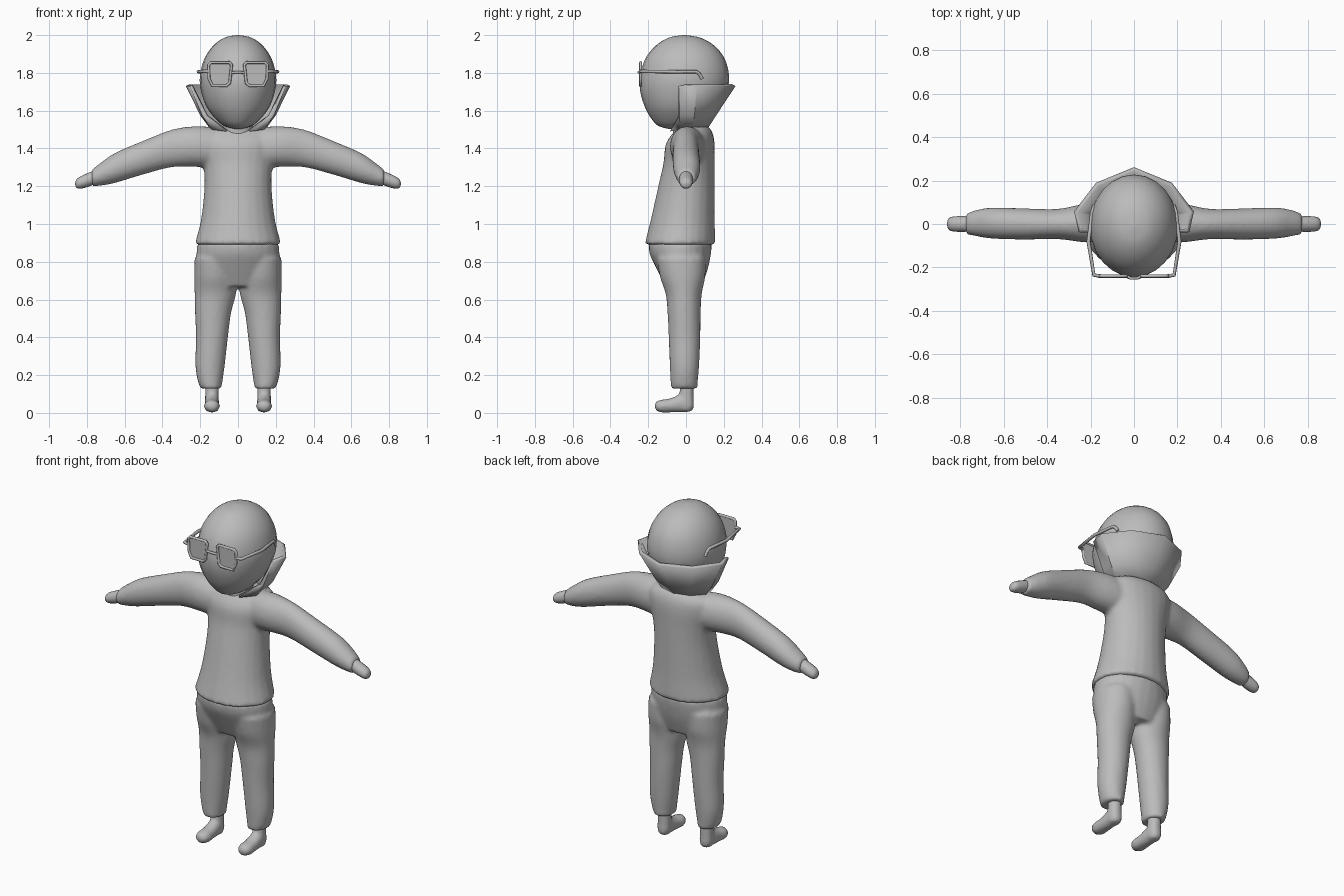
import bpy, bmesh, math
from mathutils import Vector

if "Cube" in bpy.data.objects:
    bpy.data.objects.remove(bpy.data.objects["Cube"], do_unlink=True)

grey = bpy.data.materials.new("plain grey")
grey.use_nodes = True
grey.diffuse_color = (0.5, 0.5, 0.5, 1)
grey.node_tree.nodes["Principled BSDF"].inputs["Base Color"].default_value = (0.5, 0.5, 0.5, 1)


def finish(name, bm, angle=60):
    bmesh.ops.recalc_face_normals(bm, faces=bm.faces)
    mesh = bpy.data.meshes.new(name)
    bm.to_mesh(mesh)
    bm.free()
    mesh.materials.append(grey)
    ob = bpy.data.objects.new(name, mesh)
    bpy.context.collection.objects.link(ob)
    bpy.ops.object.select_all(action="DESELECT")
    ob.select_set(True)
    bpy.context.view_layer.objects.active = ob
    bpy.ops.object.shade_smooth_by_angle(angle=math.radians(angle))
    return ob


def spline(rows, steps=4):
    """Smooth the stations with a Catmull-Rom curve."""
    pts = [Vector(r) for r in rows]
    out = []
    for i in range(len(pts) - 1):
        a, b, c, d = pts[max(i - 1, 0)], pts[i], pts[i + 1], pts[min(i + 2, len(pts) - 1)]
        for k in range(steps):
            t = k / steps
            out.append(b + (c - a) * (t / 2) + (2 * a - 5 * b + 4 * c - d) * (t * t / 2)
                       + (3 * b - a - 3 * c + d) * (t ** 3 / 2))
    return out + [pts[-1]]


def loft(bm, axis, rows, side=1, n=24, steps=4):
    """Closed tube; each row is position, two centres, two radii."""
    others = [i for i in range(3) if i != axis]
    rings = []
    for pos, c1, c2, r1, r2 in spline(rows, steps):
        ring = []
        for k in range(n):
            a = 2 * math.pi * k / n
            p = Vector((0, 0, 0))
            p[axis] = pos
            p[others[0]] = c1 + r1 * math.cos(a)
            p[others[1]] = c2 + r2 * math.sin(a)
            p.x *= side
            ring.append(bm.verts.new(p))
        rings.append(ring)
    for lo, hi in zip(rings, rings[1:]):
        for k in range(n):
            j = (k + 1) % n
            bm.faces.new((lo[k], lo[j], hi[j], hi[k]))
    bm.faces.new(rings[0])
    bm.faces.new(rings[-1])


def upright(rows):
    """Rows of height, half width, front y, back y for a centred body."""
    return [(z, 0, (f + b) / 2, w, (b - f) / 2) for z, w, f, b in rows]


def blend(ob, repeat=5):
    """Fuse overlapping limbs into one soft skin."""
    m = ob.modifiers.new("fuse", "REMESH")
    m.mode = "VOXEL"
    m.voxel_size = 0.012
    m.use_smooth_shade = True
    s = ob.modifiers.new("soften", "SMOOTH")
    s.factor = 0.5
    s.iterations = repeat


# Sweater: trunk and both sleeves
bm = bmesh.new()
loft(bm, 2, upright([(0.89, 0.23, -0.22, 0.155), (0.92, 0.222, -0.212, 0.155),
                     (1.03, 0.195, -0.185, 0.152), (1.2, 0.178, -0.147, 0.152),
                     (1.32, 0.185, -0.12, 0.152), (1.42, 0.21, -0.108, 0.152),
                     (1.48, 0.2, -0.07, 0.142), (1.515, 0.15, -0.03, 0.12)]))
for side in (1, -1):
    loft(bm, 0, [(0.1, 0.015, 1.4, 0.09, 0.11), (0.22, 0.005, 1.41, 0.09, 0.108),
                 (0.35, 0, 1.4, 0.07, 0.1), (0.5, 0, 1.352, 0.072, 0.09),
                 (0.65, 0.004, 1.297, 0.072, 0.08), (0.73, 0.004, 1.262, 0.06, 0.06),
                 (0.775, 0, 1.243, 0.047, 0.044)], side)
blend(finish("sweater", bm))

# Trousers: seat and both legs
bm = bmesh.new()
loft(bm, 2, upright([(0.9, 0.215, -0.2, 0.138), (0.84, 0.22, -0.192, 0.132),
                     (0.76, 0.21, -0.155, 0.115), (0.67, 0.16, -0.11, 0.085)]))
for side in (1, -1):
    loft(bm, 2, [(0.82, 0.12, -0.025, 0.11, 0.13), (0.72, 0.12, -0.018, 0.112, 0.12),
                 (0.63, 0.12, -0.012, 0.11, 0.096), (0.53, 0.132, -0.01, 0.096, 0.088),
                 (0.4, 0.138, -0.008, 0.085, 0.084), (0.25, 0.148, -0.008, 0.078, 0.078),
                 (0.16, 0.147, -0.01, 0.064, 0.072), (0.128, 0.142, -0.01, 0.054, 0.07)], side)
blend(finish("trousers", bm))

# Hands and feet
for side, word in ((1, "left"), (-1, "right")):
    bm = bmesh.new()
    loft(bm, 0, [(0.74, 0, 1.255, 0.034, 0.036), (0.79, 0, 1.235, 0.036, 0.037),
                 (0.835, 0, 1.219, 0.034, 0.032), (0.855, 0, 1.214, 0.024, 0.022),
                 (0.862, 0, 1.213, 0.005, 0.005)], side, 16)
    finish(word + "_hand", bm)
    bm = bmesh.new()
    loft(bm, 2, [(0.18, 0.138, 0.003, 0.036, 0.036), (0.1, 0.138, 0.003, 0.037, 0.038),
                 (0.04, 0.138, 0.003, 0.038, 0.038), (0.012, 0.138, 0.003, 0.03, 0.03)], side, 16)
    loft(bm, 1, [(0.042, 0.138, 0.045, 0.008, 0.01), (0.03, 0.138, 0.048, 0.03, 0.04),
                 (-0.02, 0.138, 0.052, 0.038, 0.05), (-0.08, 0.138, 0.04, 0.04, 0.038),
                 (-0.13, 0.138, 0.036, 0.042, 0.034), (-0.158, 0.138, 0.036, 0.028, 0.024),
                 (-0.166, 0.138, 0.036, 0.006, 0.006)], side, 16)
    blend(finish(word + "_foot", bm), 2)

# Head and neck
bm = bmesh.new()
loft(bm, 2, upright([(2, 0.01, -0.02, 0.0), (1.985, 0.075, -0.095, 0.08),
                     (1.94, 0.135, -0.165, 0.155), (1.87, 0.18, -0.218, 0.207),
                     (1.78, 0.202, -0.243, 0.228), (1.7, 0.195, -0.242, 0.215),
                     (1.62, 0.167, -0.218, 0.165), (1.56, 0.122, -0.185, 0.115),
                     (1.52, 0.075, -0.148, 0.06), (1.503, 0.015, -0.09, -0.04)]))
finish("head", bm)
bm = bmesh.new()
loft(bm, 2, upright([(1.46, 0.085, -0.07, 0.09), (1.58, 0.075, -0.07, 0.08)]), steps=1)
finish("neck", bm)

# Standing collar: three levels of one half, mirrored across the middle
levels = [
    [(0, 0.105, 1.49), (0.085, 0.085, 1.49), (0.145, 0.03, 1.5), (0.14, -0.03, 1.5), (0.065, -0.085, 1.49)],
    [(0, 0.16, 1.575), (0.12, 0.125, 1.575), (0.2, 0.045, 1.575), (0.19, -0.035, 1.575), (0.17, -0.04, 1.57)],
    [(0, 0.262, 1.73), (0.175, 0.19, 1.73), (0.276, 0.058, 1.73), (0.255, -0.037, 1.73), (0.245, -0.04, 1.73)],
]
bm = bmesh.new()
for side in (1, -1):
    grid = [[bm.verts.new((x * side, y, z)) for x, y, z in row] for row in levels]
    for lo, hi in zip(grid, grid[1:]):
        for k in range(4):
            bm.faces.new((lo[k], lo[k + 1], hi[k + 1], hi[k]))
bmesh.ops.remove_doubles(bm, verts=bm.verts, dist=0.001)
collar = finish("collar", bm, 35)
inside = sum(f.normal.y for f in collar.data.polygons if f.center.y > 0.1) < 0
shell = collar.modifiers.new("cloth", "SOLIDIFY")
shell.thickness = 0.02
shell.offset = 1 if inside else -1


def wire(name, points, radius, cyclic=False):
    cu = bpy.data.curves.new(name, "CURVE")
    cu.dimensions = "3D"
    cu.bevel_depth = radius
    cu.bevel_resolution = 2
    cu.use_fill_caps = True
    sp = cu.splines.new("POLY")
    sp.points.add(len(points) - 1)
    for p, co in zip(sp.points, points):
        p.co = (*co, 1)
    sp.use_cyclic_u = cyclic
    cu.materials.append(grey)
    ob = bpy.data.objects.new(name, cu)
    bpy.context.collection.objects.link(ob)


# Glasses: rims, lenses, temples and bridge
outline = [(0.045, 1.855), (0.143, 1.855), (0.156, 1.842), (0.154, 1.77),
           (0.136, 1.732), (0.06, 1.732), (0.044, 1.747), (0.034, 1.842)]
for side, word in ((1, "left"), (-1, "right")):
    rim = [(x * side, -0.24, z) for x, z in outline]
    wire(word + "_rim", rim, 0.008, True)
    bm = bmesh.new()
    lens = bm.faces.new([bm.verts.new(p) for p in rim])
    plate = bmesh.ops.extrude_face_region(bm, geom=[lens])["geom"]
    bmesh.ops.translate(bm, vec=(0, 0.004, 0),
                        verts=[v for v in plate if isinstance(v, bmesh.types.BMVert)])
    finish(word + "_lens", bm, 30)
    wire(word + "_temple", [(x * side, y, z) for x, y, z in (
        (0.156, -0.24, 1.808), (0.185, -0.235, 1.808), (0.21, -0.08, 1.806),
        (0.193, 0.055, 1.806), (0.188, 0.07, 1.795), (0.184, 0.085, 1.768))], 0.009)
wire("bridge", [(-0.037, -0.24, 1.8), (-0.015, -0.25, 1.803), (0.015, -0.25, 1.803), (0.037, -0.24, 1.8)], 0.007)
